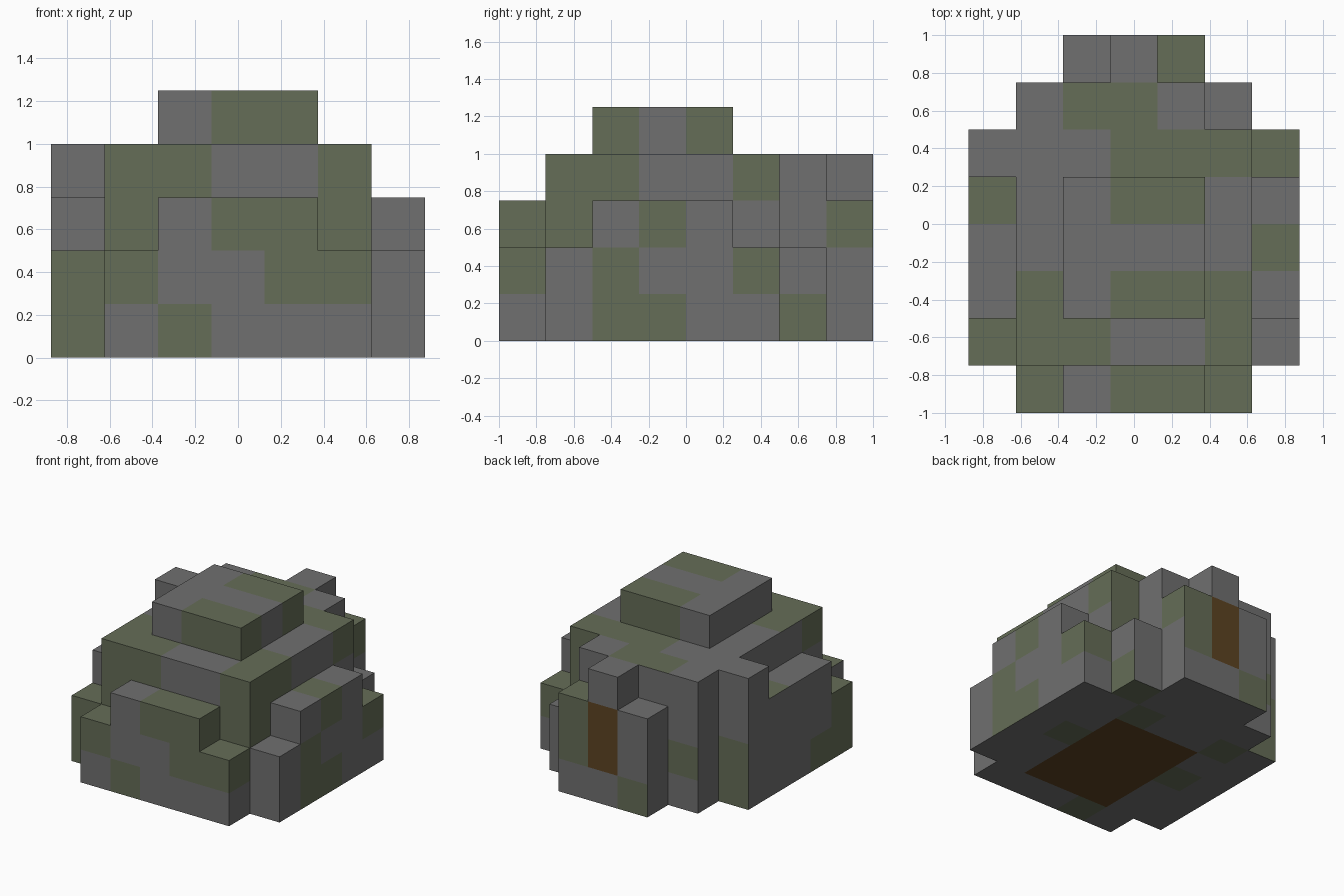
import bpy
import bmesh
from mathutils import Vector

old = bpy.data.objects.get("Cube")
if old:
    bpy.data.objects.remove(old, do_unlink=True)

CELL = 0.25
ORIGIN = Vector((-3.5 * CELL, -4 * CELL, 0))


def make_material(name, color):
    mat = bpy.data.materials.new(name)
    mat.use_nodes = True
    mat.diffuse_color = color
    mat.node_tree.nodes["Principled BSDF"].inputs["Base Color"].default_value = color
    return mat


MATERIALS = [
    make_material("stone grey", (0.162, 0.162, 0.162, 1)),
    make_material("moss green", (0.130, 0.153, 0.095, 1)),
    make_material("wood brown", (0.110, 0.056, 0.016, 1)),
]
CODE = {".": 0, "G": 1, "W": 2}

# Block parts: inclusive cell ranges (x, y, z)
PARTS = {
    "core": [((1, 5), (1, 5), (0, 3))],
    "cap": [((2, 4), (2, 4), (4, 4))],
    "front_step": [((1, 5), (0, 0), (0, 1)), ((2, 4), (0, 0), (2, 2))],
    "right_buttress": [((0, 0), (1, 1), (0, 1)), ((0, 0), (2, 4), (0, 2)),
                       ((0, 0), (5, 5), (0, 3))],
    "left_buttress": [((6, 6), (1, 5), (0, 1)), ((6, 6), (2, 4), (2, 2))],
    "back_wall": [((1, 4), (6, 6), (0, 3)), ((5, 5), (6, 6), (0, 1))],
    "back_porch": [((2, 4), (7, 7), (0, 2)), ((3, 3), (7, 7), (3, 3))],
}

# Moss patterns for each facing; rows go up (z) or back (y)
FRONT = ["G.G....",
         "GG..GG.",
         ".G.GGG.",
         ".GG..G.",
         "...GG.."]
BACK = ["G.G....",
        "GG.WG.G",
        "...WGG.",
        ".....G.",
        "...GG.."]
LEFT = ["..GG..G.",
        "G.G..G..",
        "GG.G...G",
        ".GG..G..",
        "..G.G..."]
RIGHT = [".GG.....",
         ".G......",
         "........",
         ".G......",
         "........"]
TOP = [".G.GGG.",
       "GGG..G.",
       ".G.GGG.",
       "......G",
       "G..GG..",
       "...GGGG",
       "..GG...",
       "....G.."]
BOTTOM = ["..G....",
          "..WWW..",
          "..WWW..",
          ".GWWWG.",
          "..WWW..",
          ".G..G..",
          ".....G.",
          "......."]

# Facing: (axis, sign) -> (pattern, column axis, row axis)
FACINGS = {
    (0, 1): (LEFT, 1, 2), (0, -1): (RIGHT, 1, 2),
    (1, 1): (BACK, 0, 2), (1, -1): (FRONT, 0, 2),
    (2, 1): (TOP, 0, 1), (2, -1): (BOTTOM, 0, 1),
}


def cells_of(boxes):
    return {(x, y, z)
            for xr, yr, zr in boxes
            for x in range(xr[0], xr[1] + 1)
            for y in range(yr[0], yr[1] + 1)
            for z in range(zr[0], zr[1] + 1)}


SOLID = set().union(*(cells_of(boxes) for boxes in PARTS.values()))


def add_face(bm, cell, axis, sign, index):
    center = Vector(cell) + Vector((0.5, 0.5, 0.5))
    n, u = Vector((0, 0, 0)), Vector((0, 0, 0))
    n[axis] = sign / 2
    u[(axis + 1) % 3] = 0.5
    v = n.cross(u) * 2
    corners = [n + u + v, n - u + v, n - u - v, n + u - v]
    face = bm.faces.new([bm.verts.new(ORIGIN + (center + c) * CELL) for c in corners])
    face.material_index = index


def build_part(name, boxes):
    bm = bmesh.new()
    for cell in sorted(cells_of(boxes)):
        for (axis, sign), (pattern, col, row) in FACINGS.items():
            beside = list(cell)
            beside[axis] += sign
            if tuple(beside) not in SOLID:
                add_face(bm, cell, axis, sign, CODE[pattern[cell[row]][cell[col]]])
    bmesh.ops.remove_doubles(bm, verts=bm.verts, dist=0.001)
    mesh = bpy.data.meshes.new(name)
    bm.to_mesh(mesh)
    bm.free()
    for mat in MATERIALS:
        mesh.materials.append(mat)
    bpy.context.collection.objects.link(bpy.data.objects.new(name, mesh))


for part_name, part_boxes in PARTS.items():
    build_part(part_name, part_boxes)
